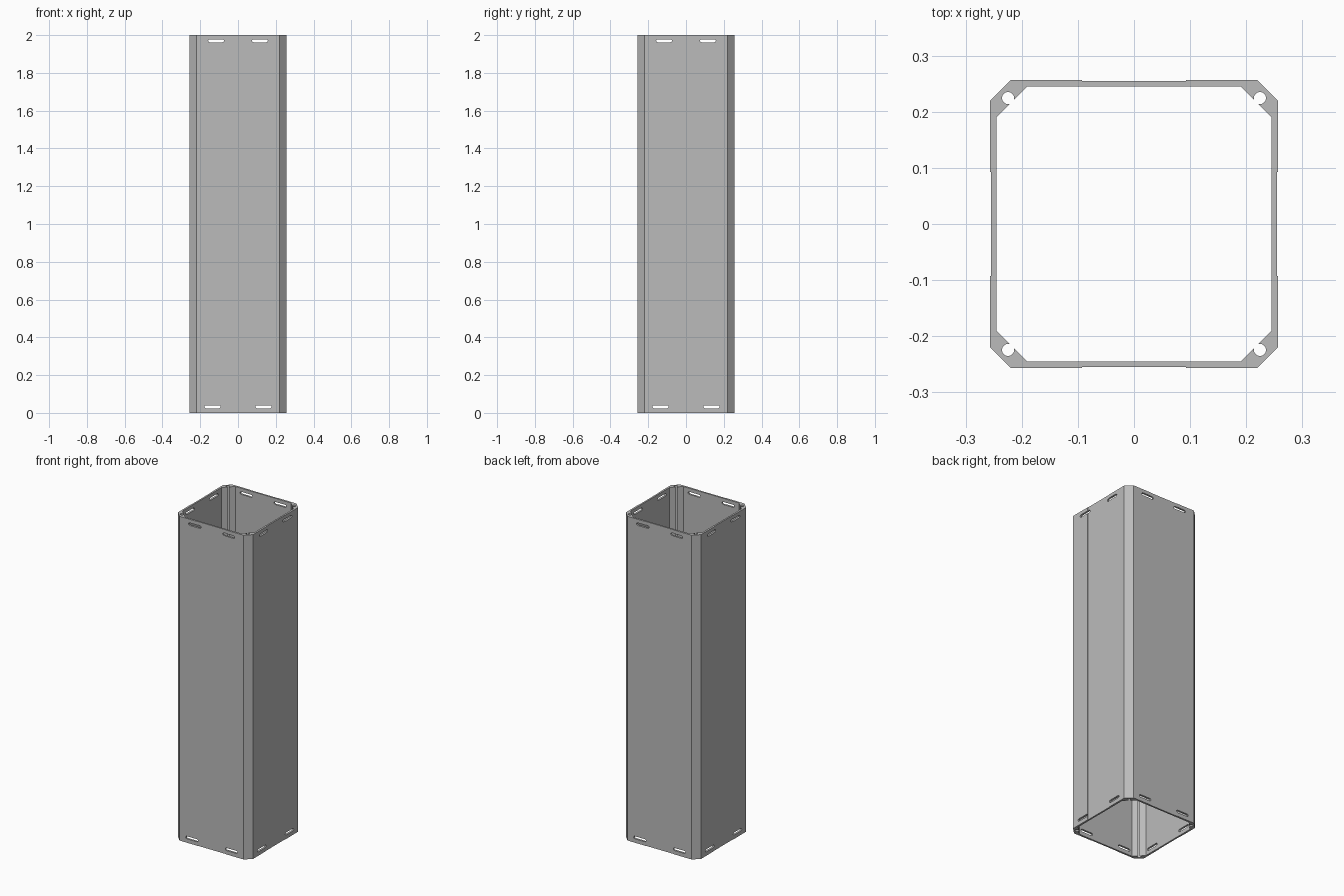
import bpy, bmesh
from math import cos, sin, pi, acos, sqrt
from mathutils import Matrix, Vector

old = bpy.data.objects.get("Cube")
if old:
    bpy.data.objects.remove(old, do_unlink=True)

HEIGHT = 2.0
HALF, CORNER = 0.257, 0.219        # outer half width, start of outer chamfer
INNER, INNER_CORNER = 0.245, 0.19  # inner half width, start of inner chamfer
RECESS, RECESS_HALF = 0.002, 0.093
HOLE, HOLE_R = 0.2245, 0.0108      # corner channel centre and radius

metal = bpy.data.materials.new("light grey metal")
metal.use_nodes = True
colour = (0.5, 0.5, 0.5, 1)
metal.diffuse_color = colour
metal.node_tree.nodes["Principled BSDF"].inputs["Base Color"].default_value = colour


def around(points):
    """Repeat one side's points for all four sides."""
    return [Matrix.Rotation(k * pi / 2, 2) @ Vector(p) for k in range(4) for p in points]


def prism(name, outline, z0, z1):
    """Extrude a closed outline upwards."""
    bm = bmesh.new()
    face = bm.faces.new([bm.verts.new((p[0], p[1], z0)) for p in outline])
    top = bmesh.ops.extrude_face_region(bm, geom=[face])["geom"]
    bmesh.ops.translate(bm, vec=(0, 0, z1 - z0),
                        verts=[v for v in top if isinstance(v, bmesh.types.BMVert)])
    bmesh.ops.recalc_face_normals(bm, faces=bm.faces)
    mesh = bpy.data.meshes.new(name)
    bm.to_mesh(mesh)
    bm.free()
    obj = bpy.data.objects.new(name, mesh)
    bpy.context.collection.objects.link(obj)
    mesh.materials.append(metal)
    return obj


def cut(target, cutter):
    cutter.hide_render = True
    mod = target.modifiers.new("cut", 'BOOLEAN')
    mod.operation, mod.solver, mod.object = 'DIFFERENCE', 'EXACT', cutter
    bpy.context.view_layer.objects.active = target
    bpy.ops.object.modifier_apply(modifier=mod.name)
    bpy.data.objects.remove(cutter, do_unlink=True)


# Outer shell with a shallow recess down the middle of each side
side = [(HALF, -CORNER), (HALF, -RECESS_HALF), (HALF - RECESS, -RECESS_HALF),
        (HALF - RECESS, RECESS_HALF), (HALF, RECESS_HALF), (HALF, CORNER)]
tube = prism("square_tube", around(side), 0, HEIGHT)

# Hollow inside, with a round channel opening into each chamfered corner
gap = (2 * HOLE - INNER - INNER_CORNER) / sqrt(2)
half_open = acos(gap / HOLE_R)
start, sweep, steps = -3 * pi / 4 + half_open, 2 * pi - 2 * half_open, 18
channel = [(HOLE + HOLE_R * cos(start + sweep * i / steps),
            HOLE + HOLE_R * sin(start + sweep * i / steps)) for i in range(steps + 1)]
inside = [(INNER, -INNER_CORNER), (INNER, INNER_CORNER)] + channel
cut(tube, prism("hollow_cutter", around(inside), -0.1, HEIGHT + 0.1))


# Rounded slots through opposite walls near both ends
def slot(x, z, turn):
    r, straight = 0.008, 0.034
    arc = [(s * (straight + r * cos(a)), s * r * sin(a))
           for s in (1, -1) for a in [-pi / 2 + pi * i / 6 for i in range(7)]]
    cutter = prism("slot_cutter", arc, -0.4, 0.4)
    cutter.data.transform(Matrix.Rotation(turn, 4, 'Z') @ Matrix.Translation((x, 0, z))
                          @ Matrix.Rotation(pi / 2, 4, 'X'))
    cut(tube, cutter)


for turn in (0, pi / 2):
    for sign in (-1, 1):
        slot(sign * 0.116, 1.97, turn)
        slot(sign * 0.135, 0.032, turn)

# Smooth channels, crisp edges elsewhere
bpy.ops.object.select_all(action='DESELECT')
tube.select_set(True)
bpy.context.view_layer.objects.active = tube
bpy.ops.object.shade_smooth_by_angle(angle=pi / 6)
